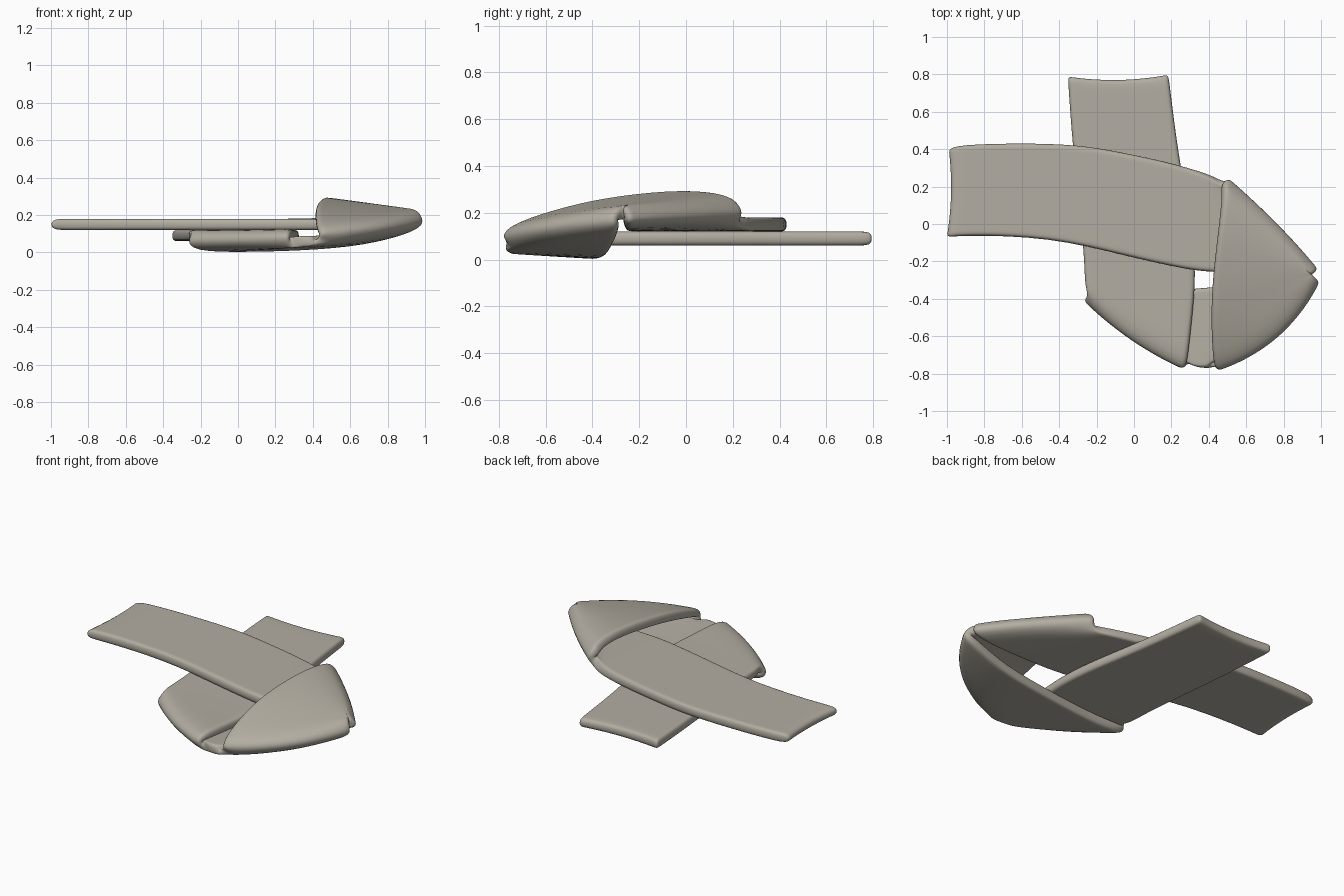
import bpy, bmesh
from mathutils import Vector

if "Cube" in bpy.data.objects:
    bpy.data.objects.remove(bpy.data.objects["Cube"])

ACROSS = [0, .06, .2, .4, .6, .8, .94, 1]
CENTRE = Vector((.2, -.1, 0))
sections = []


def outward(p, q):
    """Horizontal normal of a cross-section, pointing away from the centre."""
    n = Vector((q.y - p.y, p.x - q.x, 0)).normalized()
    return n if n.dot((p + q) / 2 - CENTRE) > 0 else -n


def section(p, q, bow=0):
    sections.append((Vector(p), Vector(q), bow))


def flat(rows, z):
    """Level stretch of strip: left and right edge points at one height."""
    for a, b, c, d in rows:
        section((a, b, z), (c, d, z))


def fold(p, q, bow, dz):
    """Crease with a rounded turn from height -dz to height +dz."""
    p, q = Vector(p), Vector(q)
    inset, rise = outward(p, q) * .03, Vector((0, 0, dz))
    section(p - inset - rise, q - inset - rise, bow)
    section(p, q, bow)
    section(p - inset + rise, q - inset + rise, bow)


# Lower arm, running from the back toward the front
flat([(-.355, .79, .185, .8), (-.33, .42, .24, .35), (-.29, .05, .31, 0),
      (-.265, -.2, .335, -.27), (-.265, -.33, .31, -.52)], .09)
# Front left fold
fold((-.26, -.40, .06), (.27, -.765, .077), .03, -.029)
# Bottom band, running right
section((0, -.38, .03), (.33, -.765, .058))
section((.35, -.34, .038), (.37, -.77, .06))
section((.68, -.32, .065), (.40, -.77, .065), .05)
# Front right fold
fold((.98, -.30, .17), (.44, -.77, .095), .08, .03)
# Raised top panel, swinging round the right tip
tip = (.95, -.265, .2)
for edge in [(.41, -.5, .205), (.42, -.28, .247), (.455, 0, .274), (.475, .17, .258)]:
    section(tip, edge)
# Back right fold
fold((.975, -.25, .178), (.49, .235, .2), .015, -.027)
# Upper arm, running left
flat([(.45, -.26, .42, .265), (.3, -.25, .15, .34), (-.05, -.17, -.1, .39),
      (-.45, -.07, -.35, .435), (-.92, -.06, -.9, .43), (-1.005, -.075, -.995, .405)], .15)

# Skin the cross-sections; the two free ends are slightly concave
first, second = sections[0], sections[1]
sections[0] = (first[0], first[1], -.025)
sections.insert(1, (first[0].lerp(second[0], .1), first[1].lerp(second[1], .1), -.02))
sections[-1] = (sections[-1][0], sections[-1][1], -.02)
bm = bmesh.new()
rows = []
for p, q, bow in sections:
    n = outward(p, q) * bow
    rows.append([bm.verts.new(p.lerp(q, u) + n * 4 * u * (1 - u)) for u in ACROSS])
for r, s in zip(rows, rows[1:]):
    for i in range(len(ACROSS) - 1):
        bm.faces.new((r[i], r[i + 1], s[i + 1], s[i]))
bmesh.ops.recalc_face_normals(bm, faces=bm.faces)
mesh = bpy.data.meshes.new("folded_strip")
bm.to_mesh(mesh)
bm.free()
strip = bpy.data.objects.new("folded_strip", mesh)
bpy.context.collection.objects.link(strip)

# Thickness and soft rounded edges
solid = strip.modifiers.new("thickness", 'SOLIDIFY')
solid.thickness = .06
solid.offset = 0
soft = strip.modifiers.new("soft", 'SUBSURF')
soft.levels = soft.render_levels = 2

mat = bpy.data.materials.new("warm grey")
mat.diffuse_color = (.45, .42, .36, 1)
mat.use_nodes = True
mat.node_tree.nodes["Principled BSDF"].inputs["Base Color"].default_value = mat.diffuse_color
mesh.materials.append(mat)
for f in mesh.polygons:
    f.use_smooth = True
